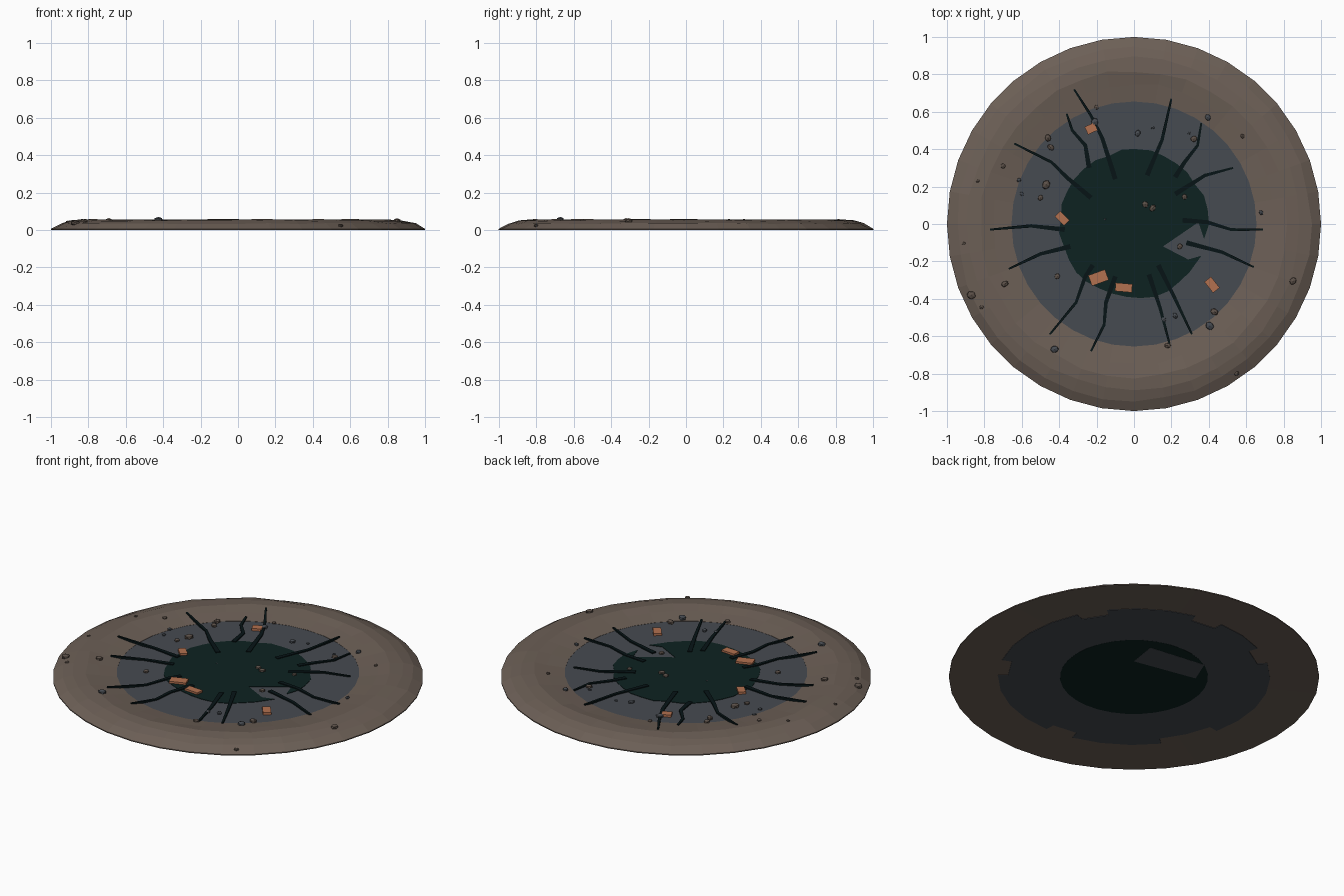
import bpy, bmesh, math, random
from mathutils import Vector, Matrix

if "Cube" in bpy.data.objects:
    bpy.data.objects.remove(bpy.data.objects["Cube"])
random.seed(4)


def material(name, rgb):
    m = bpy.data.materials.new(name)
    m.diffuse_color = (*rgb, 1)
    m.use_nodes = True
    m.node_tree.nodes["Principled BSDF"].inputs["Base Color"].default_value = m.diffuse_color
    return m


EARTH = material("brown earth", (0.15, 0.115, 0.093))
SLATE = material("slate grey", (0.062, 0.07, 0.082))
POOL = material("dark green pool", (0.004, 0.016, 0.015))
CRACK = material("black crack", (0.002, 0.007, 0.008))
BRICK = material("orange brick", (0.45, 0.165, 0.08))
STONE = material("brown stone", (0.105, 0.08, 0.065))


def finish(bm, name, mat):
    bmesh.ops.recalc_face_normals(bm, faces=bm.faces[:])
    me = bpy.data.meshes.new(name)
    bm.to_mesh(me)
    bm.free()
    me.materials.append(mat)
    ob = bpy.data.objects.new(name, me)
    bpy.context.collection.objects.link(ob)
    return ob


def prism(name, pts, z0, z1, mat):
    bm = bmesh.new()
    low = [bm.verts.new((x, y, z0)) for x, y in pts]
    top = [bm.verts.new((x, y, z1)) for x, y in pts]
    n = len(pts)
    bm.faces.new(low[::-1])
    bm.faces.new(top)
    for i in range(n):
        j = (i + 1) % n
        bm.faces.new((low[i], low[j], top[j], top[i]))
    return finish(bm, name, mat)


# Earth rim: closed ring cross-section swept round 36 sides
TOP = [(0.655, 0.031), (0.75, 0.045), (0.82, 0.056), (0.89, 0.049), (0.945, 0.034), (1.0, 0.006)]
SIDES = 36
bm = bmesh.new()
rings = []
for i in range(SIDES):
    a = math.tau * i / SIDES
    ring = []
    for k, (r, z) in enumerate(TOP + [(1.0, 0.0), (0.655, 0.0045)]):
        if 0 < k < 5:
            r += random.uniform(-0.008, 0.008)
            z += random.uniform(-0.002, 0.003)
        ring.append(bm.verts.new((r * math.cos(a), r * math.sin(a), z)))
    rings.append(ring)
for i in range(SIDES):
    a, b = rings[i], rings[(i + 1) % SIDES]
    for k in range(len(a)):
        l = (k + 1) % len(a)
        bm.faces.new((a[k], b[k], b[l], a[l]))
finish(bm, "earth_rim", EARTH)


def circle(r, n):
    return [(r * math.cos(math.tau * i / n), r * math.sin(math.tau * i / n)) for i in range(n)]


# Slate floor, and its broken lower edge showing underneath
prism("slate_floor", circle(0.67, 36), 0.003, 0.030, SLATE)
edge = []
for i in range(28):
    r = 0.68 if i in (2, 6, 9, 15, 16, 20, 25) else 0.735
    for t in (0, 1):
        a = math.tau * (i + t * 0.98) / 28
        edge.append((r * math.cos(a), r * math.sin(a)))
prism("slate_underside", edge, 0.0012, 0.006, SLATE)

# Pool with a wedge missing from its top and a slate chip underneath
shore = [(r * math.cos(a), r * math.sin(a)) for r, a in
         ((random.uniform(0.385, 0.405), math.radians(d)) for d in range(0, 328, 11))]
wedge = [(0.36, -0.17), (0.29, -0.19), (0.155, -0.12), (0.345, 0.01), (0.375, -0.08)]
prism("pool", shore + wedge, 0.02, 0.0325, POOL)
prism("pool_underside", circle(0.4, 32), 0.0006, 0.005, POOL)
prism("slate_chip", [(0.11, 0.13), (0.136, 0.30), (-0.206, 0.345), (-0.264, 0.203)], 0, 0.004, SLATE)


def ground(r):
    if r < TOP[0][0]:
        return 0.031
    for (r0, z0), (r1, z1) in zip(TOP, TOP[1:]):
        if r <= r1:
            return z0 + (z1 - z0) * (r - r0) / (r1 - r0)
    return 0.0


# Cracks: thin tapering strips that follow the ground
CRACKS = [
    [(-.10, .24), (-.17, .46), (-.23, .58), (-.32, .72)],
    [(-.24, .30), (-.26, .42), (-.33, .50), (-.36, .59)],
    [(-.23, .14), (-.36, .25), (-.44, .33), (-.64, .43)],
    [(-.37, -.03), (-.55, -.01), (-.77, -.03)],
    [(-.34, -.12), (-.50, -.16), (-.67, -.24)],
    [(-.22, -.22), (-.26, -.28), (-.31, -.42), (-.45, -.59)],
    [(-.10, -.28), (-.15, -.42), (-.16, -.54), (-.23, -.68)],
    [(.08, -.27), (.14, -.45), (.19, -.64)],
    [(.13, -.22), (.22, -.40), (.31, -.59)],
    [(.28, -.10), (.47, -.15), (.64, -.23)],
    [(.26, .02), (.39, .01), (.52, -.03), (.69, -.03)],
    [(.22, .16), (.38, .26), (.53, .30)],
    [(.22, .25), (.27, .33), (.34, .42), (.36, .54)],
    [(.07, .26), (.15, .45), (.20, .67)],
]
bm = bmesh.new()
for path in CRACKS:
    p = [Vector((x, y, 0)) for x, y in path]
    sections = []
    for i, v in enumerate(p):
        d = (p[min(i + 1, len(p) - 1)] - p[max(i - 1, 0)]).normalized()
        w = 0.013 - 0.008 * i / (len(p) - 1)
        side = Vector((-d.y, d.x, 0)) * w
        z = ground(v.length) + 0.006
        sections.append([bm.verts.new(v + s * side + Vector((0, 0, z + h)))
                         for s, h in ((-1, -0.012), (-1, 0), (1, 0), (1, -0.012))])
    for a, b in zip(sections, sections[1:]):
        for k in range(4):
            l = (k + 1) % 4
            bm.faces.new((a[k], b[k], b[l], a[l]))
    bm.faces.new(sections[0])
    bm.faces.new(sections[-1][::-1])
finish(bm, "cracks", CRACK)

# Bricks: x, y, length, width, turn
bm = bmesh.new()
for x, y, l, w, t in [(-.23, .51, .055, .045, 25), (-.385, .03, .07, .042, -45),
                      (-.19, -.287, .095, .06, 20), (-.055, -.34, .09, .045, -5),
                      (.417, -.325, .075, .045, -52)]:
    m = (Matrix.Translation((x, y, 0.035)) @ Matrix.Rotation(math.radians(t), 4, 'Z')
         @ Matrix.Diagonal((l, w, 0.018, 1)))
    bmesh.ops.create_cube(bm, size=1, matrix=m)
finish(bm, "bricks", BRICK)


# Loose stones: x, y, radius
def stones(name, spots, mat):
    bm = bmesh.new()
    for x, y, r in spots:
        m = (Matrix.Translation((x, y, ground(math.hypot(x, y)) + r * 0.2))
             @ Matrix.Rotation(random.uniform(0, 6), 4, 'Z')
             @ Matrix.Diagonal((r * 1.1, r * random.uniform(0.8, 1), r * 0.65, 1)))
        bmesh.ops.create_icosphere(bm, subdivisions=1, radius=1, matrix=m)
    finish(bm, name, mat)


stones("brown_stones", [
    (-.46, .46, .02), (-.445, .41, .02), (-.47, .21, .025), (-.50, .14, .016), (-.70, .31, .014),
    (-.835, .23, .01), (-.91, -.105, .01), (-.87, -.38, .024), (-.815, -.445, .013),
    (-.69, -.32, .02), (-.41, -.28, .016), (.06, .105, .018), (.10, .085, .02), (.27, .145, .015),
    (.245, -.12, .016), (.85, -.305, .021), (.43, -.47, .022), (.18, -.65, .018),
    (.55, -.80, .014), (.58, .47, .013), (.32, .455, .018), (-.20, .625, .013)], STONE)
stones("slate_stones", [
    (-.21, .545, .022), (-.615, .235, .012), (-.60, .16, .012), (-.425, -.67, .022), (.02, .485, .018),
    (.10, .515, .01), (.395, .57, .018), (.295, .485, .009), (.68, .06, .014),
    (.405, -.545, .024), (.22, -.49, .016), (.16, -.51, .014), (-.155, .025, .006)], SLATE)
